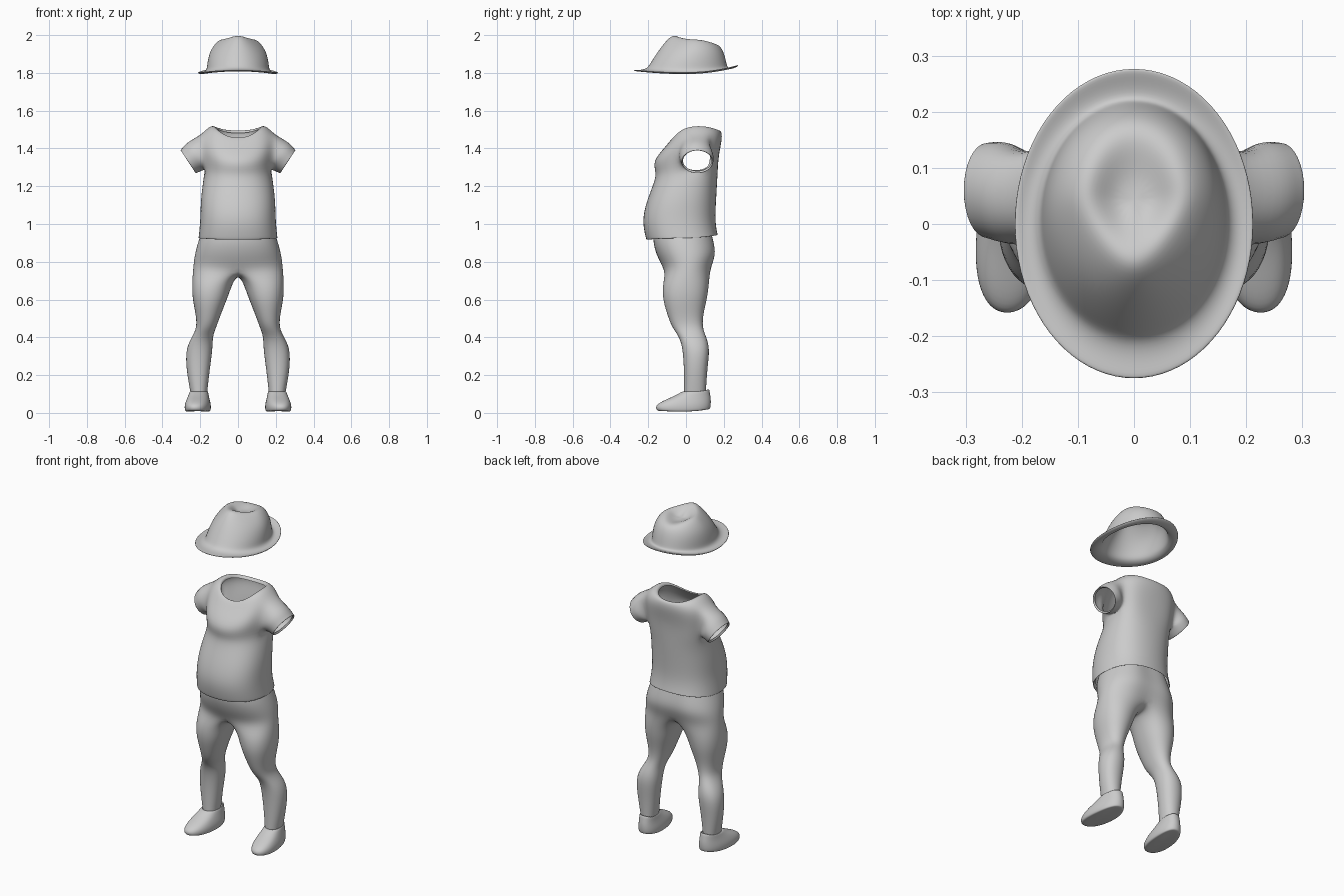
import bpy, bmesh
from math import sin, cos, radians


def spow(v, p):
    return (1 if v >= 0 else -1) * abs(v) ** p


def ring(zs, zf, zb, rx, yf, yb, angles, cx=0, p=0.9, shift=0, pinch=0, k=1.025):
    """Oval ring: own heights at side/front/back, optional side shift and front pinch."""
    pts, mid, half = [], (yf + yb) / 2, (yb - yf) / 2
    for a in angles:
        c, s = cos(radians(a)), sin(radians(a))
        if abs(c) < 1e-6:
            c = 0
        x = cx + rx * k * spow(c, p) * (1 - pinch * max(0, -s))
        y = mid + half * k * spow(s, p) + shift * c * c
        z = zs + ((zb if s > 0 else zf) - zs) * s * s
        pts.append((x, y, z))
    return pts


def add(bm, pts):
    return [bm.verts.new(p) for p in pts]


def bridge(bm, a, b, closed=True, skip=()):
    n = len(a)
    for i in range(n if closed else n - 1):
        if i not in skip:
            j = (i + 1) % n
            bm.faces.new((a[i], a[j], b[j], b[i]))


def finish(bm, name, mirror=True, thick=0, levels=2):
    bmesh.ops.recalc_face_normals(bm, faces=bm.faces)
    me = bpy.data.meshes.new(name)
    bm.to_mesh(me)
    bm.free()
    ob = bpy.data.objects.new(name, me)
    bpy.context.collection.objects.link(ob)
    for f in me.polygons:
        f.use_smooth = True
    if mirror:
        ob.modifiers.new("mirror", 'MIRROR')
    if thick:
        m = ob.modifiers.new("thickness", 'SOLIDIFY')
        m.thickness, m.offset = thick, -1
    m = ob.modifiers.new("smooth", 'SUBSURF')
    m.levels = m.render_levels = levels
    return ob


HALF = [-90 + 22.5 * i for i in range(9)]
FULL = [18 * i for i in range(20)]
LEG = [-120 + 30 * i for i in range(12)]

# Hat: brim, crown and teardrop dent
bm = bmesh.new()
rows = [  # side z, front z, back z, half width, front y, back y, pinch
    (1.805, 1.818, 1.845, .213, -.277, .277, .0),
    (1.797, 1.815, 1.832, .190, -.245, .25, .0),
    (1.812, 1.822, 1.825, .166, -.208, .222, .0),
    (1.845, 1.850, 1.845, .164, -.190, .216, .0),
    (1.910, 1.920, 1.895, .153, -.145, .205, .1),
    (1.960, 1.980, 1.940, .120, -.098, .185, .3),
    (1.985, 2.003, 1.955, .085, -.065, .155, .4),
    (1.960, 1.985, 1.950, .052, -.025, .115, .4),
    (1.945, 1.955, 1.943, .025, .015, .075, .2)]
prev = None
for zs, zf, zb, rx, yf, yb, pin in rows:
    cur = add(bm, ring(zs, zf, zb, rx, yf, yb, FULL, p=1, pinch=pin, k=1.012))
    if prev:
        bridge(bm, prev, cur)
    prev = cur
bm.faces.new(prev)
finish(bm, "hat", mirror=False, thick=.008)

# Shirt: half torso with an armhole, sleeve grown from it, then mirrored
bm = bmesh.new()
rows = [  # side z, front z, back z, half width, front y, back y, side shift
    (.945, .930, .960, .200, -.190, .155, 0),
    (.918, .910, .935, .209, -.207, .170, 0),
    (.935, .928, .955, .207, -.213, .164, 0),
    (1.02, 1.02, 1.02, .198, -.232, .153, 0),
    (1.12, 1.12, 1.12, .197, -.208, .158, 0),
    (1.21, 1.22, 1.21, .186, -.168, .163, .01),
    (1.28, 1.27, 1.28, .176, -.158, .165, .04),
    (1.37, 1.33, 1.37, .190, -.180, .170, .05),
    (1.47, 1.405, 1.455, .198, -.110, .192, .02),
    (1.522, 1.445, 1.497, .150, -.078, .185, 0),
    (1.520, 1.458, 1.492, .120, -.062, .165, 0),
    (1.505, 1.448, 1.480, .117, -.060, .160, 0)]
grid = []
HOLE = 6
for i, (zs, zf, zb, rx, yf, yb, sh) in enumerate(rows):
    grid.append(add(bm, ring(zs, zf, zb, rx, yf, yb, HALF, p=.85, shift=sh)))
    if i:
        bridge(bm, grid[i - 1], grid[i], False, (3, 4) if HOLE < i <= HOLE + 2 else ())
loop = [grid[HOLE + r][c] for c, r in
        ((3, 0), (4, 0), (5, 0), (5, 1), (5, 2), (4, 2), (3, 2), (3, 1))]
for cx, cy, cz, r, ry in ((.222, .055, 1.362, .088, .095), (.255, .06, 1.336, .077, .088),
                          (.268, .06, 1.327, .075, .086), (.256, .06, 1.335, .066, .078)):
    pts = []
    for i in range(8):
        a = radians(-135 + 45 * i)
        up = r * 1.08 * sin(a)
        pts.append((cx + .55 * up, cy + ry * 1.08 * cos(a), cz + .84 * up))
    cur = add(bm, pts)
    bridge(bm, loop, cur)
    loop = cur
finish(bm, "shirt")

# Trousers: half pelvis that closes at the crotch into one leg, then mirrored
bm = bmesh.new()
prev = None
for zs, zf, zb, rx, yf, yb in ((.97, .96, .98, .188, -.170, .140),
                               (.90, .90, .91, .212, -.175, .158),
                               (.83, .82, .84, .230, -.150, .172),
                               (.77, .755, .765, .236, -.112, .140)):
    pts = ring(zs, zf, zb, rx, yf, yb, HALF)
    x, y, z = pts[-1]
    pts[-1] = (x, y - .022, z)  # cleft at the back
    cur = add(bm, pts)
    if prev:
        bridge(bm, prev, cur, False)
    prev = cur
prev = prev + add(bm, [(0, y, z) for y, z in ((.065, .738), (.01, .728), (-.055, .735))])
for z, xin, xout, yf, yb in ((.69, .028, .243, -.122, .122), (.61, .055, .242, -.125, .113),
                             (.53, .088, .225, -.102, .092), (.455, .115, .216, -.076, .085),
                             (.405, .135, .242, -.036, .106), (.34, .134, .277, -.017, .127),
                             (.23, .150, .274, -.010, .112), (.11, .163, .252, -.010, .105)):
    cur = add(bm, ring(z, z, z, (xout - xin) / 2, yf, yb, LEG, cx=(xin + xout) / 2, k=1.04))
    bridge(bm, prev, cur)
    prev = cur
finish(bm, "trousers")

# Shoes: stacked outlines, toes turned slightly outward
bm = bmesh.new()
prev = None
for zs, zf, zb, rx, yf, yb in ((.010, .012, .018, .055, -.140, .115),
                               (.012, .018, .020, .066, -.155, .126),
                               (.045, .042, .045, .068, -.160, .130),
                               (.075, .066, .075, .059, -.125, .130),
                               (.100, .095, .100, .051, -.055, .126),
                               (.120, .120, .130, .047, -.016, .122),
                               (.115, .115, .122, .041, -.008, .112)):
    pts = [(x - .09 * (y - .03), y, z) for x, y, z in
           ring(zs - .004, zf - .004, zb, rx, yf, yb, FULL, cx=.209, p=.9)]
    cur = add(bm, pts)
    if prev:
        bridge(bm, prev, cur)
    else:
        bm.faces.new(cur)
    prev = cur
finish(bm, "shoes")
